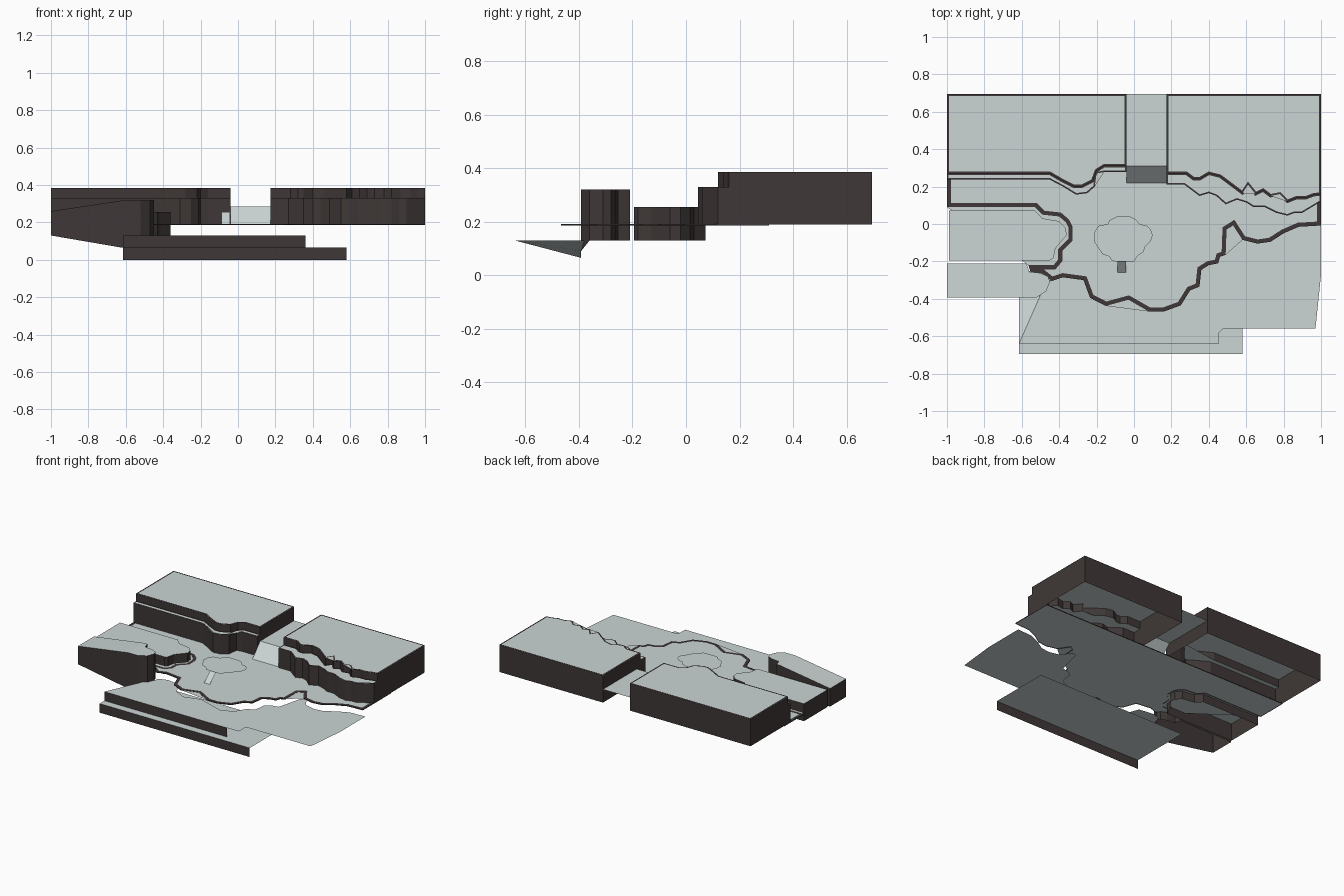
import bpy, bmesh
from mathutils import Vector

if "Cube" in bpy.data.objects:
    bpy.data.objects.remove(bpy.data.objects["Cube"])


def material(name, rgb):
    m = bpy.data.materials.new(name)
    m.diffuse_color = (*rgb, 1)
    m.use_nodes = True
    m.node_tree.nodes["Principled BSDF"].inputs["Base Color"].default_value = m.diffuse_color
    return m


LIGHT = material("pale_grey", (0.60, 0.66, 0.66))
DARK = material("dark_brown", (0.050, 0.039, 0.038))


def finish(name, bm, mat):
    me = bpy.data.meshes.new(name)
    bm.to_mesh(me)
    bm.free()
    me.materials.append(mat)
    ob = bpy.data.objects.new(name, me)
    bpy.context.collection.objects.link(ob)
    return ob


def height(z, p):
    return z(*p) if callable(z) else z


def sheet(name, pts, z, split_x=None):
    """Thin flat (or height-function) surface from a counter-clockwise outline."""
    bm = bmesh.new()
    bm.faces.new([bm.verts.new((x, y, 0)) for x, y in pts])
    if split_x is not None:
        bmesh.ops.bisect_plane(bm, geom=bm.verts[:] + bm.edges[:] + bm.faces[:],
                               plane_co=(split_x, 0, 0), plane_no=(1, 0, 0))
    for v in bm.verts:
        v.co.z = height(z, (v.co.x, v.co.y))
    bmesh.ops.triangulate(bm, faces=bm.faces[:])
    finish(name, bm, LIGHT)


def wall(name, pts, top, bottom, closed=False):
    """Vertical wall along a path."""
    bm = bmesh.new()
    path = pts + pts[:1] if closed else pts
    for p, q in zip(path, path[1:]):
        bm.faces.new([bm.verts.new(c) for c in (
            (*p, height(bottom, p)), (*q, height(bottom, q)),
            (*q, height(top, q)), (*p, height(top, p)))])
    finish(name, bm, DARK)


def rim(name, pts, z, width):
    """Dark band lying just inside a counter-clockwise outline."""
    bm = bmesh.new()
    n = len(pts)
    P = [Vector(p) for p in pts]
    inner = []
    for i in range(n):
        d1 = (P[i] - P[i - 1]).normalized()
        d2 = (P[(i + 1) % n] - P[i]).normalized()
        n1, n2 = Vector((-d1.y, d1.x)), Vector((-d2.y, d2.x))
        inner.append(P[i] + (n1 + n2) * (width / max(1 + n1.dot(n2), 0.6)))
    for i in range(n):
        j = (i + 1) % n
        bm.faces.new([bm.verts.new((c.x, c.y, z)) for c in (P[i], P[j], inner[j], inner[i])])
    finish(name, bm, DARK)


def quad(name, corners):
    bm = bmesh.new()
    bm.faces.new([bm.verts.new(c) for c in corners])
    finish(name, bm, LIGHT)


B = 0.695  # back edge

# Rear plateaus: high block plus a lower step in front
left_top = [(-1, .27), (-.45, .27), (-.39, .235), (-.32, .20), (-.28, .20), (-.22, .23),
            (-.20, .285), (-.16, .31), (-.04, .31)]
left_step = [(-1, .237), (-.45, .237), (-.38, .20), (-.31, .157), (-.25, .165), (-.21, .20),
             (-.20, .27), (-.16, .278), (-.04, .278)]
right_top = [(.175, .27), (.28, .27), (.32, .24), (.35, .24), (.40, .27), (.46, .255), (.52, .21),
             (.58, .165), (.61, .21), (.65, .16), (.69, .18), (.73, .15), (.78, .16), (.82, .12),
             (.87, .14), (.92, .14), (.96, .155), (1, .16)]
right_step = [(.175, .21), (.27, .21), (.31, .18), (.35, .15), (.40, .165), (.44, .15), (.49, .105),
              (.55, .13), (.60, .115), (.64, .09), (.70, .09), (.76, .06), (.82, .045), (.86, .06),
              (.90, .06), (.95, .09), (1, .12)]
for side, top, step in (("left", left_top, left_step), ("right", right_top, right_step)):
    x0, x1 = top[0][0], top[-1][0]
    outline = top + [(x1, B), (x0, B)]
    sheet(f"{side}_plateau_top", outline, .385)
    rim(f"{side}_plateau_rim", outline, .3862, .010)
    wall(f"{side}_plateau_cliff", top, .385, .33)
    wall(f"{side}_plateau_walls", [top[-1], (x1, B), (x0, B), top[0]], .385, .19)
    ledge = step + top[::-1]
    sheet(f"{side}_step_top", ledge, .33)
    rim(f"{side}_step_rim", ledge, .3312, .008)
    wall(f"{side}_step_cliff", [top[0]] + step + [top[-1]], .33, .19)

# Middle ground: floating sheet with a dark border
edge = [(-1, .09), (-.53, .09), (-.49, .05), (-.40, .04), (-.365, .01), (-.35, -.02), (-.35, -.08),
        (-.405, -.135), (-.405, -.19), (-.43, -.22), (-.565, -.22), (-.55, -.265), (-.49, -.265),
        (-.44, -.305), (-.38, -.285), (-.27, -.30), (-.235, -.395), (-.15, -.438), (-.03, -.405),
        (.08, -.468), (.16, -.468), (.25, -.435), (.30, -.355), (.35, -.335), (.36, -.245),
        (.40, -.22), (.45, -.21), (.46, -.175), (.49, -.165), (.495, -.03), (.53, -.008),
        (.58, -.085), (.66, -.105), (.73, -.095), (.80, -.05), (.88, -.015), (1, -.008)]
ground = edge + [(1, .31), (-1, .31)]
sheet("middle_ground", ground, .19)
rim("ground_border", ground, .1915, .022)
wall("ground_lip", ground, .1915, .186, closed=True)

# Road between the plateaus and its ramp
quad("rear_road", [(-.04, .31, .285), (.175, .31, .285), (.175, B, .285), (-.04, B, .285)])
quad("rear_ramp", [(-.04, .22, .19), (.175, .22, .19), (.175, .31, .285), (-.04, .31, .285)])

# Centre island and its small ramp
island = [(-.10, -.20), (-.04, -.20), (-.03, -.19), (0, -.20), (.02, -.17), (.05, -.15), (.06, -.12),
          (.09, -.09), (.10, -.06), (.09, -.03), (.07, -.01), (.03, 0), (.01, .025), (-.02, .04),
          (-.09, .04), (-.13, .02), (-.14, 0), (-.19, -.01), (-.21, -.04), (-.215, -.09),
          (-.19, -.13), (-.17, -.16), (-.13, -.175), (-.12, -.195)]
sheet("island_top", island, .255)
quad("island_ramp", [(-.088, -.26, .19), (-.043, -.26, .19), (-.043, -.185, .255), (-.088, -.185, .255)])

# Left middle plateau
mid = [(-.99, -.195), (-.45, -.195), (-.43, -.18), (-.42, -.13), (-.36, -.06), (-.365, -.02),
       (-.40, .015), (-.49, .03), (-.53, .072), (-.99, .072)]
sheet("left_middle_top", mid, .255)
wall("left_middle_walls", mid, .255, .13, closed=True)


# Left front plateau: top and foot both follow a slope
def front_top(x, y):
    return min(.32, .26 + .06 * (x + 1) / .4)


def front_foot(x, y):
    if y > -.38:
        return .13
    return .13 - .065 * (x + 1) / .38 if x < -.62 else .065 + .025 * (x + .62) / .10


front = [(-1, -.392), (-.62, -.392), (-.60, -.392), (-.52, -.392), (-.47, -.36), (-.45, -.31),
         (-.46, -.28), (-.50, -.262), (-.56, -.255), (-.575, -.21), (-.60, -.21), (-1, -.21)]
sheet("left_front_top", front, front_top, split_x=-.6)
wall("left_front_walls", front, front_top, front_foot, closed=True)

# Front terraces: upper sheet tucks under the middle ground
tuck = [(x, y + .03) for x, y in edge[13:]]
upper = [(-.615, -.64), (.455, -.64), (.455, -.58), (.475, -.56), (.97, -.56), (1, -.27)]
upper += tuck[::-1] + [(-.45, -.31), (-.47, -.36), (-.50, -.38)]
sheet("upper_terrace", upper, .13)
quad("terrace_corner_slope", [(-.615, -.64, .13), (-.50, -.38, .13), (-.52, -.392, .09), (-.615, -.392, .065)])
wall("upper_terrace_wall", [(-.615, -.64), (.36, -.64)], .13, .065)
sheet("lower_terrace", [(-.615, -B), (.58, -B), (.58, -.25), (-.615, -.25)], .065)
wall("lower_terrace_wall", [(-.615, -B), (.58, -B)], .065, 0)
